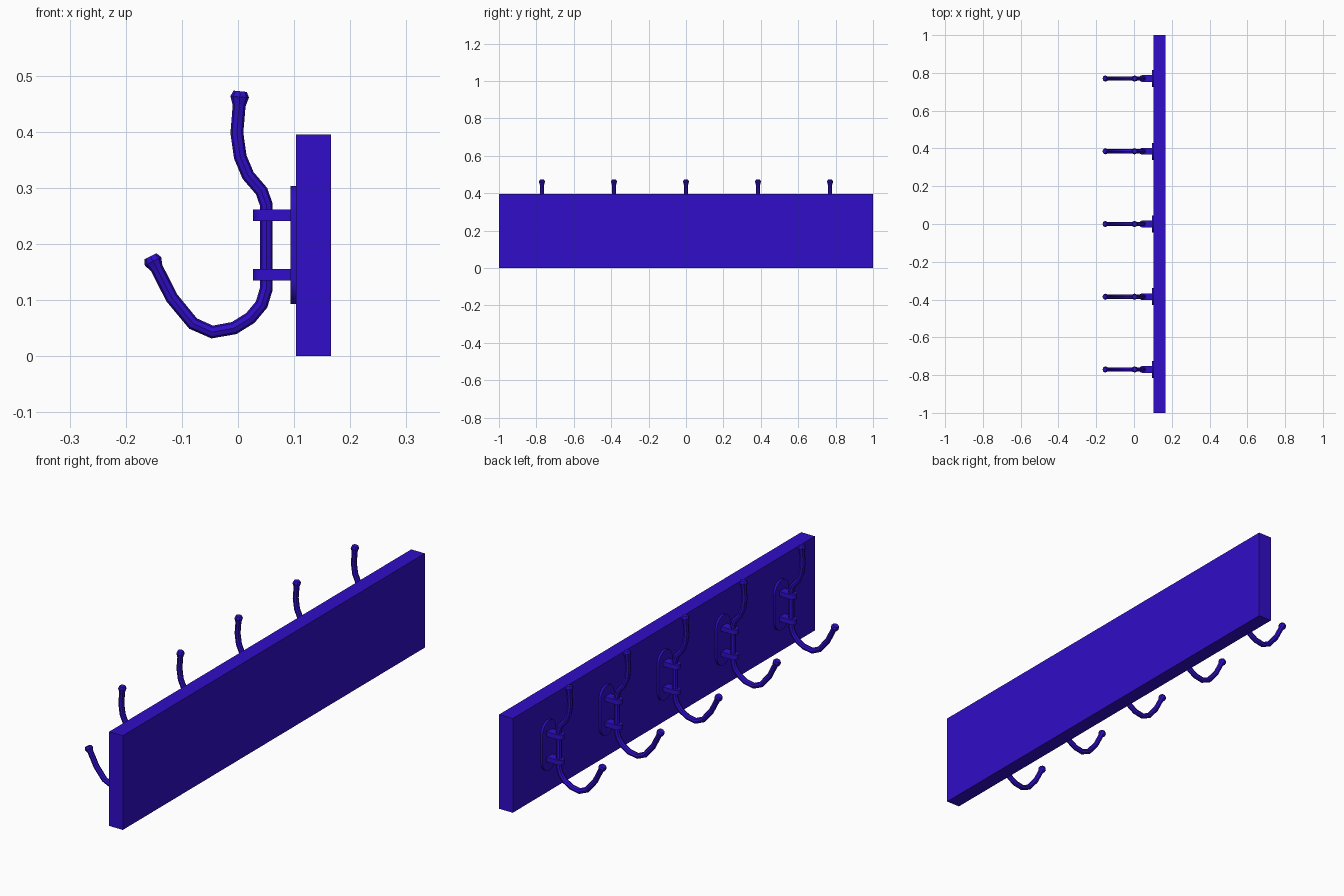
import bpy, bmesh, math
from mathutils import Vector

if "Cube" in bpy.data.objects:
    bpy.data.objects.remove(bpy.data.objects["Cube"])

mat = bpy.data.materials.new("blue_paint")
mat.diffuse_color = (0.03, 0.004, 0.58, 1)
mat.use_nodes = True
mat.node_tree.nodes["Principled BSDF"].inputs["Base Color"].default_value = mat.diffuse_color


def make(name, bm, y=0.0, smooth=False):
    bmesh.ops.recalc_face_normals(bm, faces=bm.faces)
    me = bpy.data.meshes.new(name)
    bm.to_mesh(me)
    bm.free()
    me.materials.append(mat)
    ob = bpy.data.objects.new(name, me)
    ob.location.y = y
    bpy.context.collection.objects.link(ob)
    if smooth:
        bpy.context.view_layer.objects.active = ob
        ob.select_set(True)
        bpy.ops.object.shade_smooth_by_angle(angle=math.radians(35))
        ob.select_set(False)
    return ob


def prism(outline, offset):
    bm = bmesh.new()
    face = bm.faces.new([bm.verts.new(p) for p in outline])
    ext = bmesh.ops.extrude_face_region(bm, geom=[face], use_keep_orig=True)
    verts = [g for g in ext["geom"] if isinstance(g, bmesh.types.BMVert)]
    bmesh.ops.translate(bm, verts=verts, vec=offset)
    return bm


def arc(cu, cv, r, a0, a1, n):
    angles = [math.radians(a0 + (a1 - a0) * i / n) for i in range(n + 1)]
    return [(cu + r * math.cos(a), cv + r * math.sin(a)) for a in angles]


def sweep(path, sides=8):
    # tube along a path of (x, z, radius) points in the XZ plane
    bm = bmesh.new()
    pts = [Vector((x, 0, z)) for x, z, r in path]
    rings = []
    for i, p in enumerate(pts):
        d = Vector()
        if i > 0:
            d += (p - pts[i - 1]).normalized()
        if i < len(pts) - 1:
            d += (pts[i + 1] - p).normalized()
        d.normalize()
        side = Vector((d.z, 0, -d.x))
        ring = []
        for k in range(sides):
            a = math.tau * k / sides
            ring.append(bm.verts.new(p + path[i][2] * (
                side * math.cos(a) + Vector((0, math.sin(a), 0)))))
        rings.append(ring)
    for a, b in zip(rings, rings[1:]):
        for k in range(sides):
            j = (k + 1) % sides
            bm.faces.new((a[k], a[j], b[j], b[k]))
    bm.faces.new(rings[0])
    bm.faces.new(rings[-1])
    return bm


# wall board
make("board", prism([(0.103, -1, 0), (0.166, -1, 0), (0.166, -1, 0.395),
                     (0.103, -1, 0.395)], (0, 2, 0)))

# hook centre line with flared tips
R = 0.0115
hook = [(0.004, 0.472, 0.012), (0.003, 0.462, 0.0165), (0.002, 0.446, R),
        (-0.002, 0.398, R), (0.004, 0.355, R), (0.018, 0.322, R),
        (0.042, 0.294, R), (0.0505, 0.27, R), (0.0505, 0.12, R),
        (0.042, 0.092, R), (0.022, 0.068, R), (-0.007, 0.05, R),
        (-0.046, 0.043, R), (-0.08, 0.058, R), (-0.118, 0.104, R),
        (-0.145, 0.157, R), (-0.1515, 0.169, 0.0165), (-0.156, 0.178, 0.012)]

# stadium outlines for plate (YZ) and clip (XY)
plate = arc(0, 0.258, 0.045, 0, 180, 10) + arc(0, 0.138, 0.045, 180, 360, 10)
clip = arc(0.045, 0, 0.018, 90, 270, 8) + [(0.095, -0.018), (0.095, 0.018)]

for i in range(5):
    y = 0.385 * (i - 2)
    make(f"back_plate_{i + 1}",
         prism([(0.094, u, v) for u, v in plate], (0.01, 0, 0)), y, True)
    for label, z in (("lower", 0.135), ("upper", 0.241)):
        make(f"{label}_clip_{i + 1}",
             prism([(u, v, z) for u, v in clip], (0, 0, 0.02)), y, True)
    make(f"hook_{i + 1}", sweep(hook), y, True)
